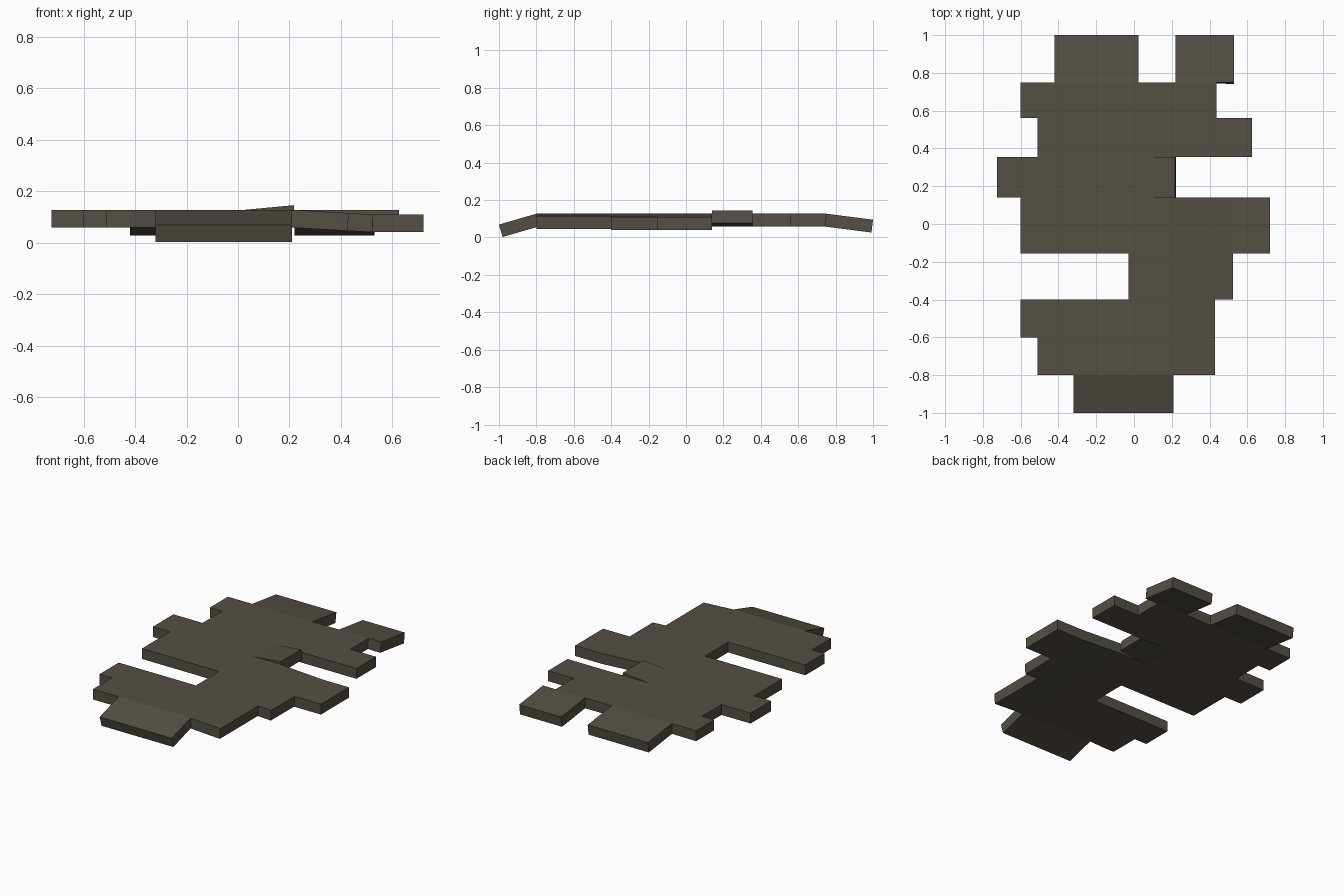
import bpy, bmesh

if "Cube" in bpy.data.objects:
    bpy.data.objects.remove(bpy.data.objects["Cube"])

# One flat colour: dark warm grey
mat = bpy.data.materials.new("dark_warm_grey")
mat.diffuse_color = (0.089, 0.077, 0.059, 1)
mat.use_nodes = True
mat.node_tree.nodes["Principled BSDF"].inputs["Base Color"].default_value = mat.diffuse_color

TOP, THICK = 0.127, 0.069

# Slab rows: (y low, y high, [(x low, x high), ...])
ROWS = [
    (-1.00, -0.80, [(-0.32, 0.21)]),
    (-0.80, -0.60, [(-0.51, 0.43)]),
    (-0.60, -0.40, [(-0.60, 0.43)]),
    (-0.40, -0.155, [(-0.03, 0.525)]),
    (-0.155, 0.14, [(-0.60, 0.72)]),
    (0.14, 0.355, [(-0.725, 0.025)]),
    (0.355, 0.56, [(-0.51, 0.625)]),
    (0.56, 0.75, [(-0.60, 0.437)]),
    (0.75, 1.00, [(-0.42, 0.025), (0.22, 0.53)]),
]


def slab_height(x, y):
    """Flat middle, ends bent down, right flank of the front half drooping."""
    if y < -0.8:
        return TOP - 0.058 * (-0.8 - y) / 0.2
    if y > 0.75:
        return TOP - 0.032 * (y - 0.75) / 0.25
    if y < 0.15:
        return TOP - 0.018 * min(max((x - 0.21) / 0.315, 0), 1)
    return TOP


def make_panel(name, rows, height):
    """Joined rectangular cells on a shared grid, thickened downwards."""
    cuts = sorted({x for r in rows for span in r[2] for x in span})
    bm = bmesh.new()
    verts = {}

    def vert(x, y):
        if (x, y) not in verts:
            verts[x, y] = bm.verts.new((x, y, height(x, y)))
        return verts[x, y]

    for y0, y1, spans in rows:
        for x0, x1 in zip(cuts, cuts[1:]):
            if any(a <= x0 and x1 <= b for a, b in spans):
                bm.faces.new([vert(x0, y0), vert(x1, y0), vert(x1, y1), vert(x0, y1)])
    mesh = bpy.data.meshes.new(name)
    bm.to_mesh(mesh)
    bm.free()
    mesh.materials.append(mat)
    obj = bpy.data.objects.new(name, mesh)
    bpy.context.collection.objects.link(obj)
    mod = obj.modifiers.new("thickness", 'SOLIDIFY')
    mod.thickness = THICK
    mod.offset = -1
    mod.use_even_offset = True
    return obj


# Stepped slab
make_panel("stepped_slab", ROWS, slab_height)

# Small tile hinged on the slab and tilted up to the right
make_panel("raised_tile", [(0.14, 0.355, [(0.025, 0.217)])],
           lambda x, y: TOP + 0.018 * (x - 0.025) / 0.192)
